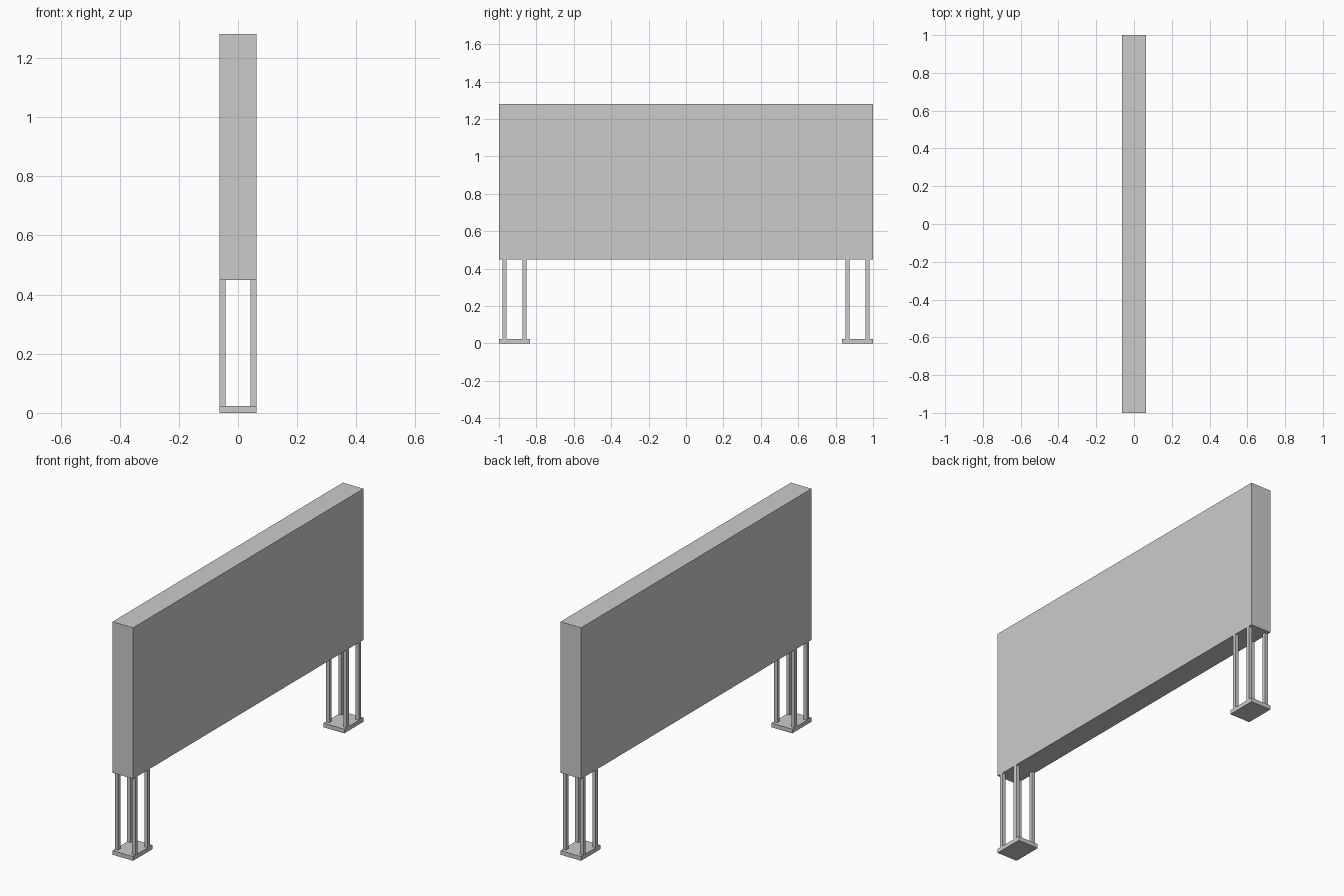
import bpy

if "Cube" in bpy.data.objects:
    bpy.data.objects.remove(bpy.data.objects["Cube"])


def box(name, x0, x1, y0, y1, z0, z1):
    bpy.ops.mesh.primitive_cube_add(size=1, location=((x0 + x1) / 2, (y0 + y1) / 2, (z0 + z1) / 2))
    ob = bpy.context.object
    ob.name = name
    ob.scale = (x1 - x0, y1 - y0, z1 - z0)
    bpy.ops.object.transform_apply(location=False, rotation=False, scale=True)
    return ob


W = 0.0625        # half thickness of the board
BASE_H = 0.023    # foot plate height
PANEL_Z = 0.45    # underside of the board
TOP = 1.28
POST = 0.02       # square post width

# Large display board
box("board_panel", -W, W, -1, 1, PANEL_Z, TOP)

# Two supports, each a foot plate with four square posts
for side, s in (("front", -1), ("back", 1)):
    yc = s * 0.9165
    box(f"{side}_foot_plate", -W, W, yc - 0.0835, yc + 0.0835, 0, BASE_H)
    for i, sx in enumerate((-1, 1)):
        for j, sy in enumerate((-1, 1)):
            px = sx * (W - POST / 2)
            py = yc + sy * 0.0535
            box(f"{side}_post_{i * 2 + j + 1}", px - POST / 2, px + POST / 2,
                py - POST / 2, py + POST / 2, BASE_H, PANEL_Z)
